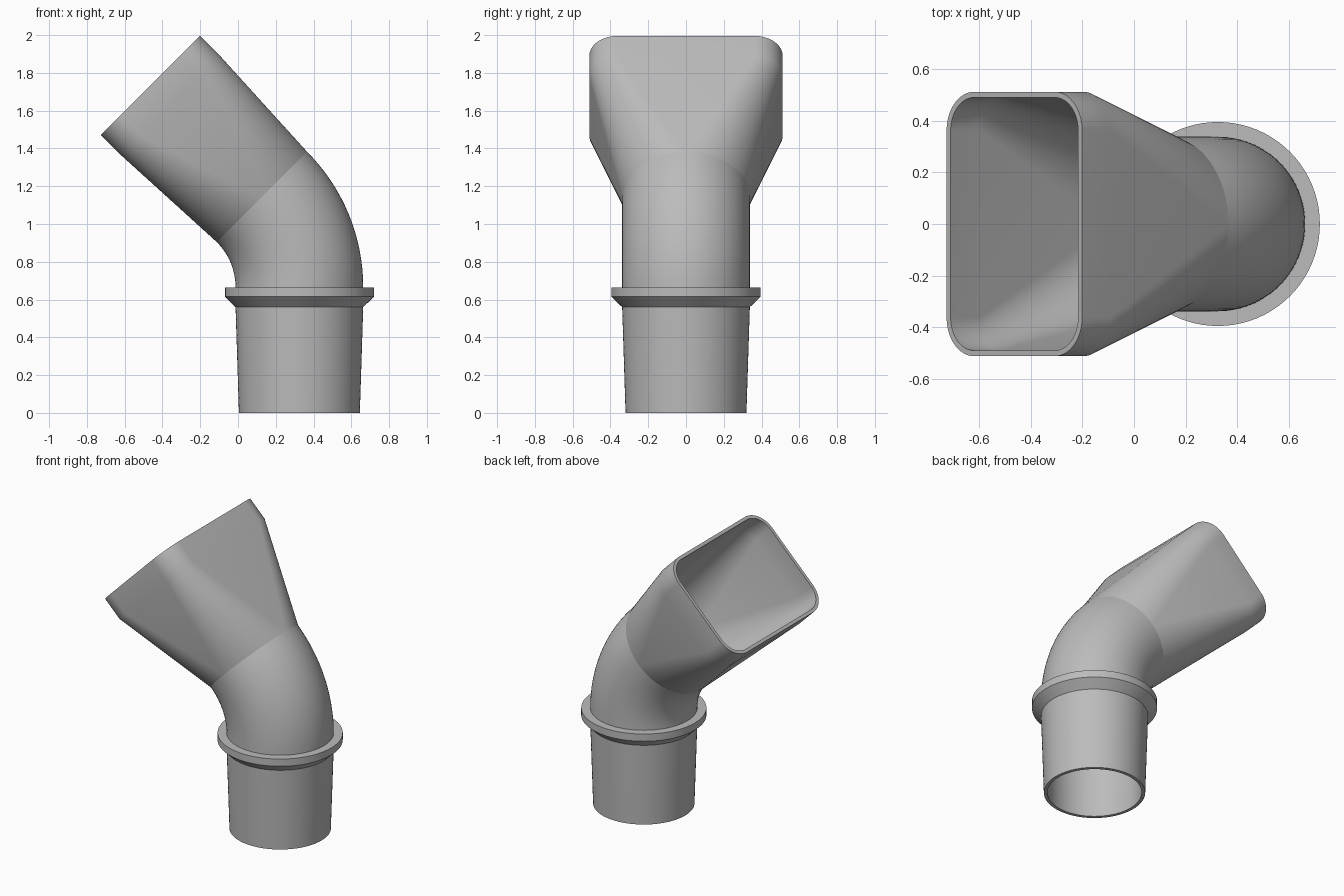
import bpy, bmesh, math
from mathutils import Vector

cube = bpy.data.objects.get("Cube")
if cube:
    bpy.data.objects.remove(cube, do_unlink=True)

WALL = 0.022
TUBE_R = 0.338
AXIS_X = 0.325
BEND_Z = 0.665
BEND_R = 2 * TUBE_R
BEND = math.radians(45)
STEPS = 20  # segments per quarter turn

grey = bpy.data.materials.new("plastic_grey")
grey.use_nodes = True
grey.diffuse_color = (0.5, 0.5, 0.5, 1)
grey.node_tree.nodes["Principled BSDF"].inputs["Base Color"].default_value = (0.5, 0.5, 0.5, 1)


def ring(center, tilt, half_u, half_v, radius):
    """Rounded rectangle (a circle when the halves equal the radius), square to the pipe axis."""
    u = Vector((math.cos(tilt), 0, math.sin(tilt)))
    v = Vector((0, 1, 0))
    points = []
    for quarter, (su, sv) in enumerate([(1, 1), (-1, 1), (-1, -1), (1, -1)]):
        for i in range(STEPS + 1):
            a = math.pi / 2 * (quarter + i / STEPS)
            points.append(center
                          + u * (su * (half_u - radius) + radius * math.cos(a))
                          + v * (sv * (half_v - radius) + radius * math.sin(a)))
    return points


def upright(r, z):
    return ring(Vector((AXIS_X, 0, z)), 0, r, r, r)


def loft(name, strips):
    """Skin each strip of matching rings into one object."""
    bm = bmesh.new()
    for strip in strips:
        rows = [[bm.verts.new(p) for p in r] for r in strip]
        for a, b in zip(rows, rows[1:]):
            n = len(a)
            for i in range(n):
                j = (i + 1) % n
                bm.faces.new((a[i], a[j], b[j], b[i]))
    bmesh.ops.remove_doubles(bm, verts=bm.verts, dist=1e-5)
    mesh = bpy.data.meshes.new(name)
    bm.to_mesh(mesh)
    bm.free()
    mesh.materials.append(grey)
    obj = bpy.data.objects.new(name, mesh)
    bpy.context.collection.objects.link(obj)
    bpy.ops.object.select_all(action='DESELECT')
    obj.select_set(True)
    bpy.context.view_layer.objects.active = obj
    bpy.ops.object.shade_smooth_by_angle(angle=math.radians(25))
    return obj


# Tapered hollow spigot, open at the bottom
spigot_profile = [(TUBE_R - WALL, BEND_Z), (TUBE_R - WALL, 0.56), (0.32 - WALL, 0),
                  (0.32, 0), (TUBE_R, 0.56)]
loft("spigot", [[upright(r, z) for r, z in spigot_profile]])

# Stop collar with a chamfered underside
collar_profile = [(TUBE_R, 0.56), (0.395, 0.615), (0.395, BEND_Z), (TUBE_R, BEND_Z)]
loft("collar", [[upright(r, z) for r, z in collar_profile]])

# Hollow elbow
pivot = Vector((AXIS_X - BEND_R, 0, BEND_Z))


def bend_center(a):
    return pivot + BEND_R * Vector((math.cos(a), 0, math.sin(a)))


def elbow_rings(r):
    angles = [BEND * i / 16 for i in range(17)]
    return [ring(bend_center(a), a, r, r, r) for a in angles]


loft("elbow", [elbow_rings(TUBE_R), elbow_rings(TUBE_R - WALL)[::-1]])

# Flared nozzle: round to rounded rectangle, ending in a straight rim
neck = bend_center(BEND)
along = Vector((-math.sin(BEND), 0, math.cos(BEND)))
LENGTH = 0.835
RIM = 0.155


def nozzle_rings(inset):
    r = TUBE_R - inset
    mouth = (0.371 - inset, 0.512 - inset, 0.15 - inset)
    return [ring(neck, BEND, r, r, r),
            ring(neck + along * (LENGTH - RIM), BEND, *mouth),
            ring(neck + along * LENGTH, BEND, *mouth)]


loft("nozzle", [nozzle_rings(0) + nozzle_rings(WALL)[::-1]])
